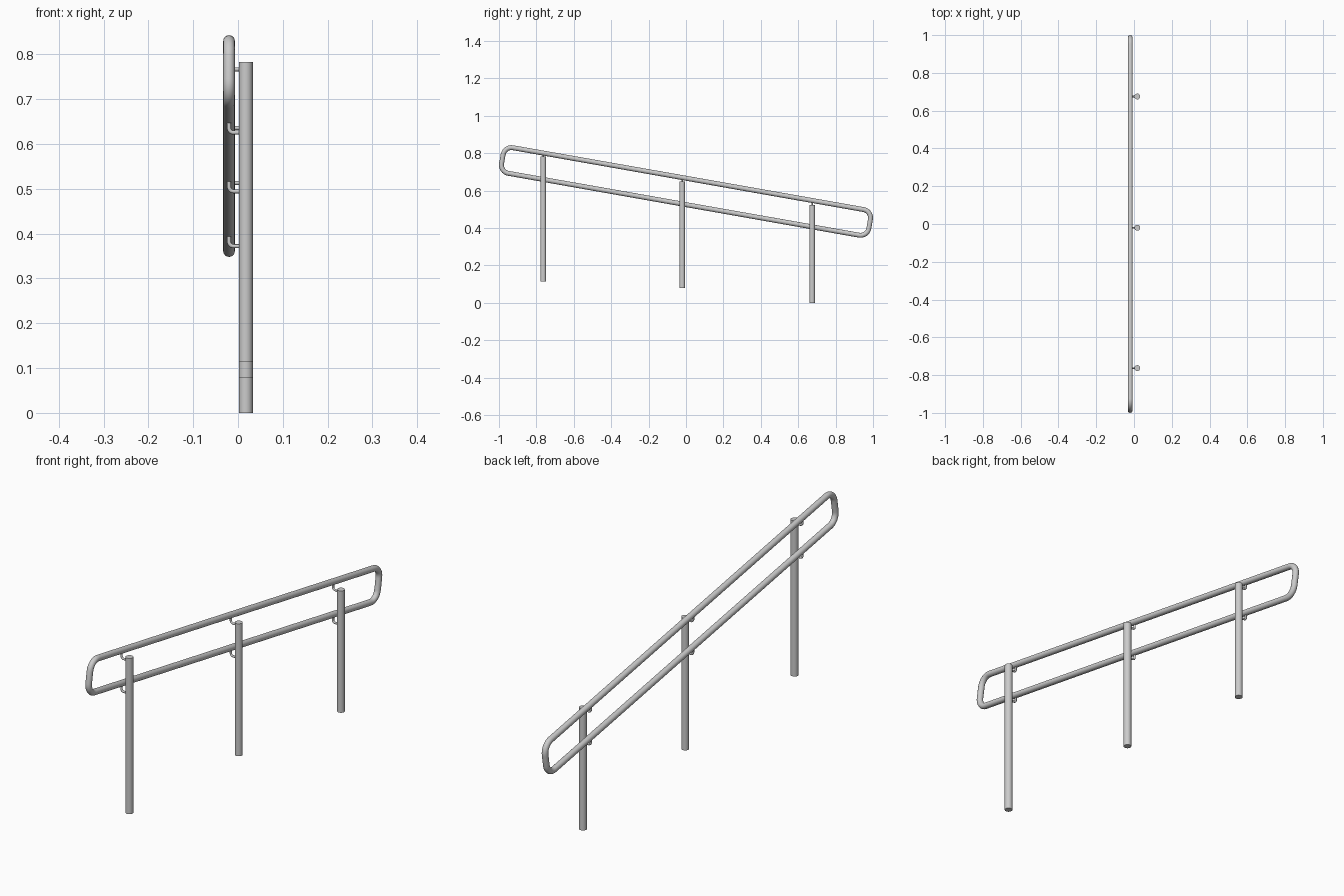
import bpy
from math import sin, cos, pi, radians, tan

if "Cube" in bpy.data.objects:
    bpy.data.objects.remove(bpy.data.objects["Cube"])

TILT = radians(10)
RAIL_X, RAIL_R, MID_Z = -0.020, 0.013, 0.5955
A, B, CORNER = 0.952, 0.0245, 0.045      # corner-centre half spacing, bend radius
POST_X, POST_R = 0.0175, 0.0155


def smooth(ob):
    bpy.ops.object.select_all(action='DESELECT')
    ob.select_set(True)
    bpy.context.view_layer.objects.active = ob
    bpy.ops.object.shade_smooth_by_angle(angle=radians(35))


def tube(name, points, radius, cyclic=False, res=4):
    cu = bpy.data.curves.new(name, 'CURVE')
    cu.dimensions = '3D'
    cu.bevel_depth = radius
    cu.bevel_resolution = res
    cu.use_fill_caps = not cyclic
    sp = cu.splines.new('POLY')
    sp.points.add(len(points) - 1)
    for p, co in zip(sp.points, points):
        p.co = (*co, 1)
    sp.use_cyclic_u = cyclic
    ob = bpy.data.objects.new(name, cu)
    bpy.context.collection.objects.link(ob)
    bpy.ops.object.select_all(action='DESELECT')
    ob.select_set(True)
    bpy.context.view_layer.objects.active = ob
    bpy.ops.object.convert(target='MESH')
    smooth(bpy.context.object)


# Closed double handrail: tilted rounded rectangle
loop = []
for k, (sy, sz) in enumerate([(1, 1), (-1, 1), (-1, -1), (1, -1)]):
    for i in range(9):
        a = k * pi / 2 + i * pi / 16
        u = sy * A + CORNER * cos(a)
        v = sz * B + CORNER * sin(a)
        loop.append((RAIL_X,
                     u * cos(TILT) + v * sin(TILT),
                     MID_Z - u * sin(TILT) + v * cos(TILT)))
tube("handrail_loop", loop, RAIL_R, cyclic=True, res=6)

# Posts with two L-shaped brackets each
half_gap = (B + CORNER) / cos(TILT)
for n, (y, z0, z1) in enumerate([(-0.763, 0.113, 0.783),
                                 (-0.02, 0.079, 0.648),
                                 (0.675, 0.0, 0.524)], 1):
    bpy.ops.mesh.primitive_cylinder_add(vertices=28, radius=POST_R, depth=z1 - z0,
                                        location=(POST_X, y, (z0 + z1) / 2))
    post = bpy.context.object
    post.name = f"post_{n}"
    smooth(post)

    for side, label in ((1, "upper"), (-1, "lower")):
        rail_z = MID_Z - y * tan(TILT) + side * half_gap
        z, r = rail_z - 0.034, 0.010
        path = [(POST_X - 0.01, y, z)]
        for i in range(7):
            a = i * pi / 12
            path.append((RAIL_X + r - r * sin(a), y, z + r - r * cos(a)))
        path.append((RAIL_X, y, rail_z - 0.006))
        tube(f"{label}_bracket_{n}", path, 0.0045)
